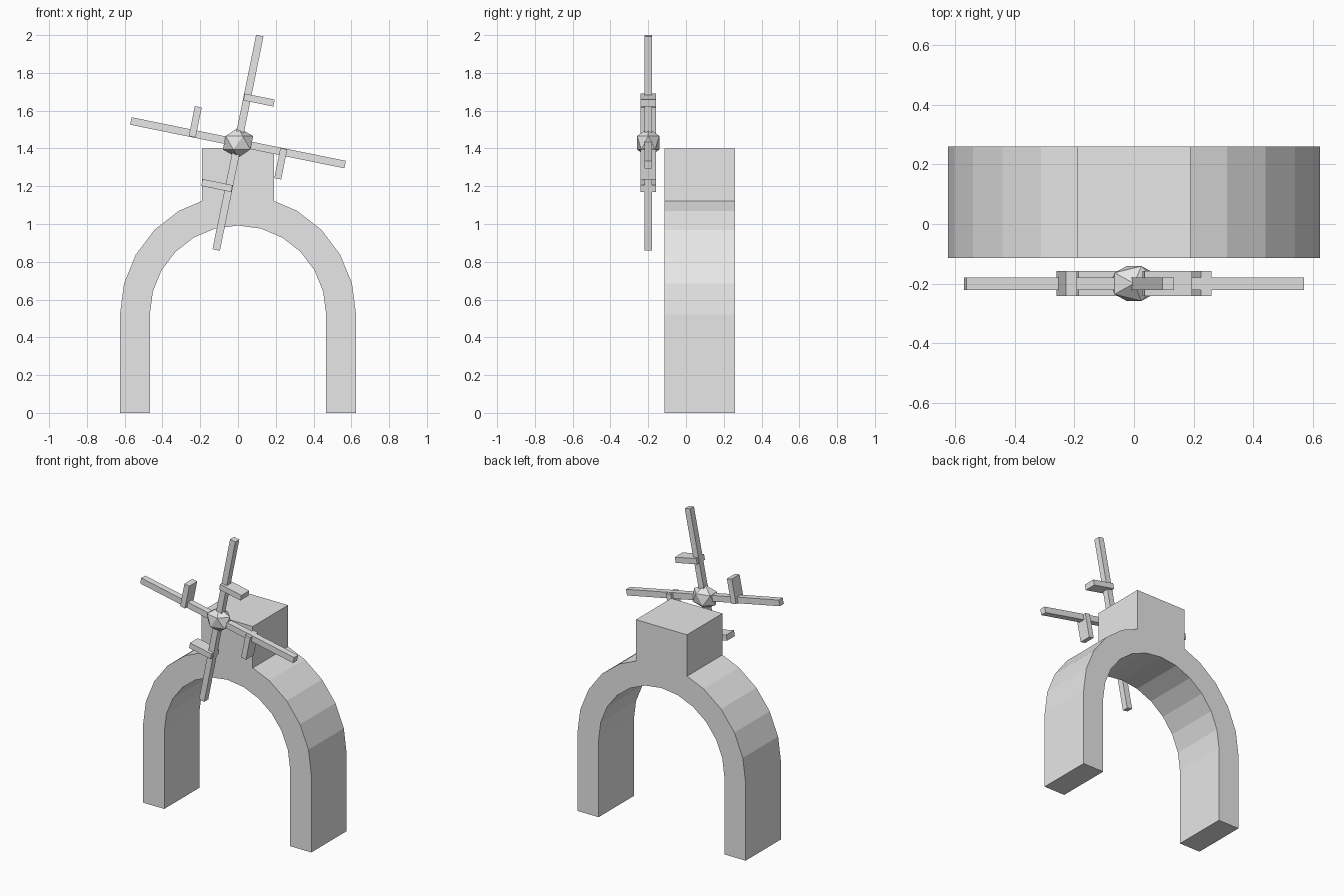
import bpy, bmesh, math
from mathutils import Matrix, Vector

if "Cube" in bpy.data.objects:
    bpy.data.objects.remove(bpy.data.objects["Cube"], do_unlink=True)

grey = bpy.data.materials.new("plain_grey")
grey.use_nodes = True
grey.diffuse_color = (0.8, 0.8, 0.8, 1)
grey.node_tree.nodes["Principled BSDF"].inputs["Base Color"].default_value = (0.8, 0.8, 0.8, 1)


def finish(bm, name):
    bmesh.ops.recalc_face_normals(bm, faces=bm.faces)
    mesh = bpy.data.meshes.new(name)
    bm.to_mesh(mesh)
    bm.free()
    mesh.materials.append(grey)
    obj = bpy.data.objects.new(name, mesh)
    bpy.context.collection.objects.link(obj)
    return obj


def box(name, size, matrix):
    bm = bmesh.new()
    bmesh.ops.create_cube(bm, size=1, matrix=matrix @ Matrix.Diagonal((*size, 1)))
    return finish(bm, name)


# Arched tower: half outline on the right, mirrored and extruded front to back
SPRING, OUTER, INNER = 0.52, 0.625, 0.467
FRONT, BACK = -0.115, 0.26


def arc(radius, height, step):
    a = math.radians(15 * step)
    return (radius * math.cos(a), SPRING + height * math.sin(a))


right = [arc(INNER, 0.472, i) for i in range(5, -1, -1)]
right += [(INNER, 0), (OUTER, 0)]
right += [arc(OUTER, 0.635, i) for i in range(5)]
right += [(0.19, 1.122), (0.19, 1.4)]
outline = [arc(INNER, 0.472, 6)] + right + [(-x, z) for x, z in reversed(right)]

bm = bmesh.new()
face = bm.faces.new([bm.verts.new((x, FRONT, z)) for x, z in outline])
extruded = bmesh.ops.extrude_face_region(bm, geom=[face], use_keep_orig=True)
bmesh.ops.translate(bm, vec=(0, BACK - FRONT, 0),
                    verts=[v for v in extruded["geom"] if isinstance(v, bmesh.types.BMVert)])
finish(bm, "arched_tower")

# Faceted hub
centre = Matrix.Translation(Vector((0, -0.2, 1.43)))
bm = bmesh.new()
bmesh.ops.create_icosphere(bm, subdivisions=1, radius=1,
                           matrix=centre @ Matrix.Diagonal((0.09, 0.069, 0.08, 1)))
finish(bm, "sail_hub")

# Four sail arms, each with a wide cross slat on its clockwise side
for i in range(4):
    spin = centre @ Matrix.Rotation(math.radians(11.5 + 90 * i), 4, "Y")
    box(f"sail_arm_{i + 1}", (0.04, 0.042, 0.579),
        spin @ Matrix.Translation(Vector((0, 0, 0.2895))))
    box(f"sail_slat_{i + 1}", (0.162, 0.083, 0.037),
        spin @ Matrix.Translation(Vector((0.064, 0, 0.244))))
